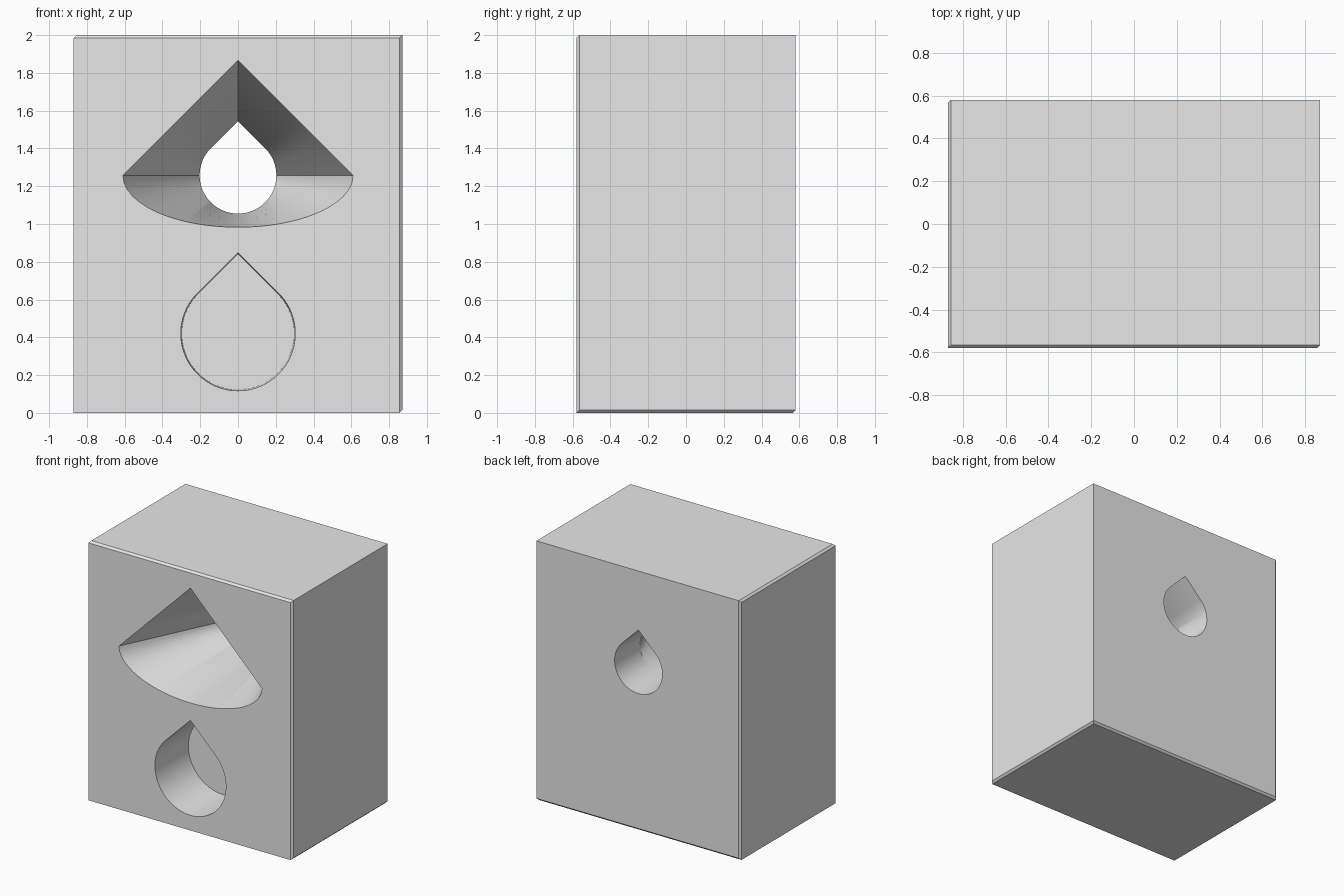
import bpy
import bmesh
from math import sin, cos, pi, sqrt, hypot, radians

old = bpy.data.objects.get("Cube")
if old:
    bpy.data.objects.remove(old, do_unlink=True)

W, D, H = 1.74, 1.16, 2.0
FRONT = -D / 2
STEPS = 96

grey = bpy.data.materials.new("plain_grey")
grey.use_nodes = True
grey.diffuse_color = (0.8, 0.8, 0.8, 1)
grey.node_tree.nodes["Principled BSDF"].inputs["Base Color"].default_value = (0.8, 0.8, 0.8, 1)


def finish(name, bm):
    mesh = bpy.data.meshes.new(name)
    bmesh.ops.recalc_face_normals(bm, faces=bm.faces)
    bm.to_mesh(mesh)
    bm.free()
    mesh.materials.append(grey)
    obj = bpy.data.objects.new(name, mesh)
    bpy.context.collection.objects.link(obj)
    return obj


# Polar outlines: radius for each direction around the hole centre
def teardrop(r):
    def radius(a):
        c, s = abs(cos(a)), sin(a)
        return r * sqrt(2) / (c + s) if s > c else r
    return radius


def tent(half_width, drop):
    def radius(a):
        c, s = abs(cos(a)), sin(a)
        if s >= -1e-6:
            return half_width / (c + s)
        return 1 / hypot(c / half_width, s / drop)
    return radius


# Solid lofted through (y, outline) sections, used to hollow the block
def loft(name, z, sections):
    bm = bmesh.new()
    rings = []
    for y, outline in sections:
        angles = [2 * pi * i / STEPS for i in range(STEPS)]
        rings.append([bm.verts.new((outline(a) * cos(a), y, z + outline(a) * sin(a)))
                      for a in angles])
    for r0, r1 in zip(rings, rings[1:]):
        for i in range(STEPS):
            j = (i + 1) % STEPS
            bm.faces.new((r0[i], r0[j], r1[j], r1[i]))
    bm.faces.new(rings[0])
    bm.faces.new(rings[-1])
    return finish(name, bm)


# Block with narrow chamfers on some edges
bm = bmesh.new()
bmesh.ops.create_cube(bm, size=1)
for v in bm.verts:
    v.co = (v.co.x * W, v.co.y * D, (v.co.z + 0.5) * H)
chamfered = {(0, -1, 1), (1, -1, 0), (-1, 0, 1), (-1, 1, 0), (1, 0, -1), (0, 1, -1)}
edges = []
for e in bm.edges:
    m = (e.verts[0].co + e.verts[1].co) / 2
    key = (round(m.x / W * 2), round(m.y / D * 2), round(m.z / H * 2 - 1))
    if key in chamfered:
        edges.append(e)
bmesh.ops.bevel(bm, geom=edges, offset=0.015, segments=1, affect='EDGES')
block = finish("block", bm)

# Through funnel, narrowing to a teardrop at the back
wide, narrow = tent(0.61, 0.275), teardrop(0.203)
funnel = loft("funnel_cutter", 1.258,
              [(FRONT - 0.1, wide), (FRONT, wide), (FRONT + 0.85, narrow), (D, narrow)])

# Blind teardrop pocket
pocket = loft("pocket_cutter", 0.42,
              [(FRONT - 0.1, teardrop(0.303)), (FRONT, teardrop(0.303)),
               (FRONT + 0.4, teardrop(0.297))])

bpy.context.view_layer.objects.active = block
for cutter in (funnel, pocket):
    cutter.hide_render = True
    mod = block.modifiers.new("hollow", 'BOOLEAN')
    mod.operation = 'DIFFERENCE'
    mod.solver = 'EXACT'
    mod.object = cutter
    bpy.ops.object.modifier_apply(modifier=mod.name)
    bpy.data.objects.remove(cutter, do_unlink=True)

bpy.ops.object.select_all(action='DESELECT')
block.select_set(True)
bpy.ops.object.shade_smooth_by_angle(angle=radians(25))
